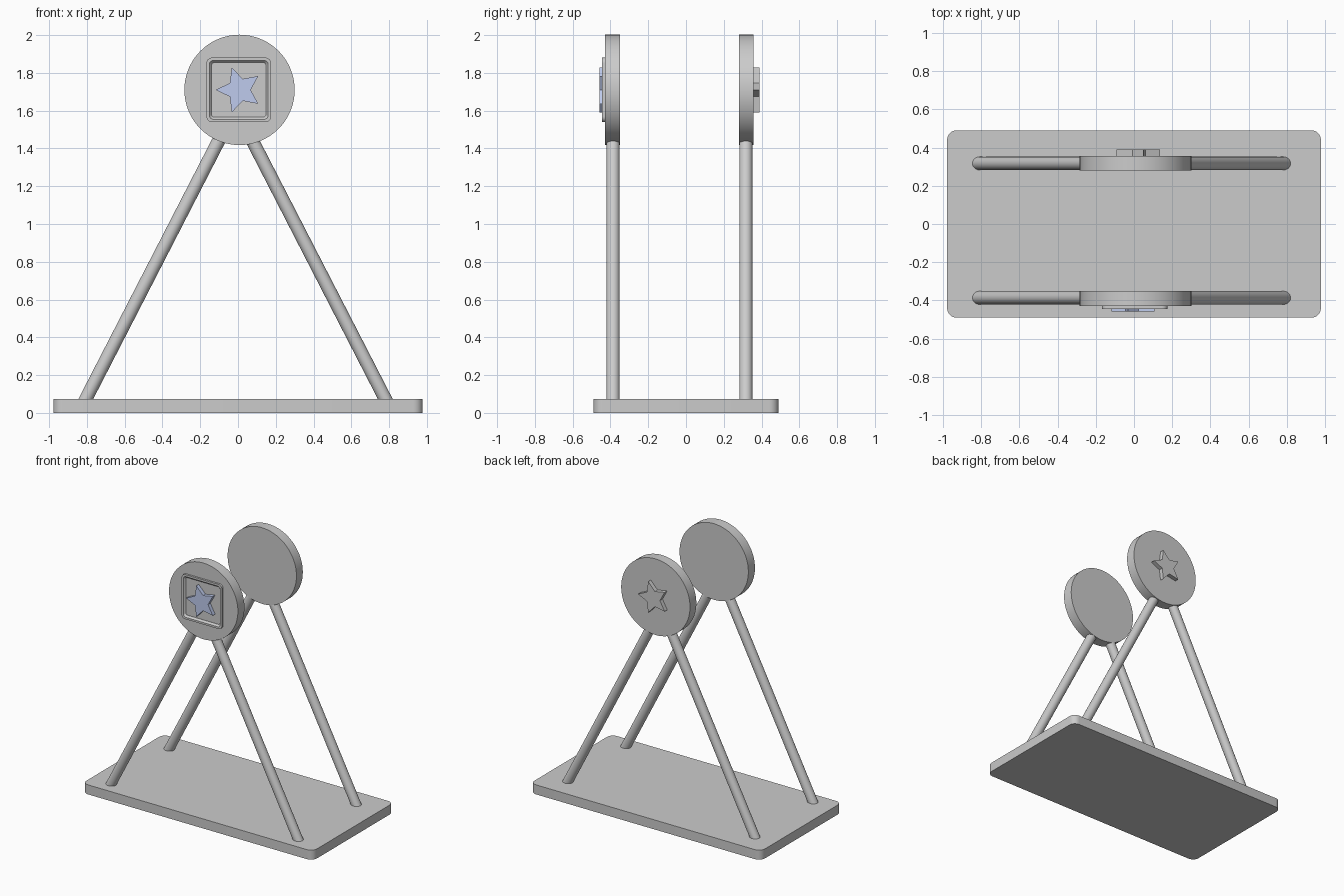
import bpy, bmesh, math
from mathutils import Vector

if "Cube" in bpy.data.objects:
    bpy.data.objects.remove(bpy.data.objects["Cube"])


def make_object(name, bm, smooth=True):
    bmesh.ops.recalc_face_normals(bm, faces=bm.faces)
    mesh = bpy.data.meshes.new(name)
    bm.to_mesh(mesh)
    bm.free()
    obj = bpy.data.objects.new(name, mesh)
    bpy.context.collection.objects.link(obj)
    if smooth:
        bpy.ops.object.select_all(action='DESELECT')
        obj.select_set(True)
        bpy.context.view_layer.objects.active = obj
        bpy.ops.object.shade_smooth_by_angle(angle=math.radians(35))
    return obj


def loft(name, loops, closed_ring=False, smooth=True):
    """Skin equal-length loops; cap both ends, or join last loop to first."""
    bm = bmesh.new()
    rings = [[bm.verts.new(p) for p in loop] for loop in loops]
    pairs = list(zip(rings, rings[1:]))
    if closed_ring:
        pairs.append((rings[-1], rings[0]))
    for a, b in pairs:
        n = len(a)
        for i in range(n):
            j = (i + 1) % n
            bm.faces.new((a[i], a[j], b[j], b[i]))
    if not closed_ring:
        bm.faces.new(rings[0])
        bm.faces.new(rings[-1])
    return make_object(name, bm, smooth)


def rounded_rect(hx, hy, r, steps=6):
    pts = []
    for k, (sx, sy) in enumerate([(1, 1), (-1, 1), (-1, -1), (1, -1)]):
        for i in range(steps + 1):
            a = math.pi / 2 * (k + i / steps)
            pts.append((sx * (hx - r) + r * math.cos(a),
                        sy * (hy - r) + r * math.sin(a)))
    return pts


def circle(r, n):
    return [(r * math.cos(2 * math.pi * i / n), r * math.sin(2 * math.pi * i / n))
            for i in range(n)]


def star(outer, inner, start):
    return [((outer, inner)[i % 2] * math.cos(start + i * math.pi / 5),
             (outer, inner)[i % 2] * math.sin(start + i * math.pi / 5))
            for i in range(10)]


def upright(pts, cx, y, cz=1.71):
    return [(cx + u, y, cz + v) for u, v in pts]


def rod(name, start, end, radius):
    start, end = Vector(start), Vector(end)
    q = (end - start).to_track_quat('Z', 'Y')
    ring = [q @ Vector((u, v, 0)) for u, v in circle(radius, 32)]
    return loft(name, [[start + p for p in ring], [end + p for p in ring]])


# Base plate with rounded corners
plate = rounded_rect(0.978, 0.49, 0.05)
loft("base_plate", [[(x, y, z) for x, y in plate] for z in (0, 0.073)])

# Two A-frames: a pair of legs meeting a round disc
for side, leg_y, y0, y1 in (("front", -0.386, -0.43, -0.35),
                            ("back", 0.317, 0.28, 0.357)):
    for label, s in (("left", -1), ("right", 1)):
        rod(f"{side}_{label}_leg", (-0.013 + s * 0.81, leg_y, 0.04),
            (-0.013 + s * 0.082, leg_y, 1.455), 0.035)
    disc = circle(0.292, 72)
    loft(f"{side}_disc", [upright(disc, 0.008, y) for y in (y0, y1)])

# Square raised rim on the front disc, with a sloped inner edge
rim = [(0.171, 0.03, -0.42), (0.171, 0.03, -0.445),
       (0.156, 0.022, -0.445), (0.144, 0.014, -0.431), (0.144, 0.014, -0.42)]
loft("front_square_rim",
     [upright(rounded_rect(h, h, r), 0.004, y) for h, r, y in rim], closed_ring=True)

# Stars: blue in the front rim, plain on the back disc
front_star = loft("front_star",
                  [upright(star(0.125, 0.061, math.pi), 0.006, y) for y in (-0.42, -0.459)],
                  smooth=False)
loft("back_star", [upright(star(0.125, 0.061, 0), 0.01, y) for y in (0.345, 0.389)],
     smooth=False)
blue = bpy.data.materials.new("star_blue")
blue.diffuse_color = (0.52, 0.6, 0.85, 1)
blue.use_nodes = True
blue.node_tree.nodes["Principled BSDF"].inputs["Base Color"].default_value = blue.diffuse_color
front_star.data.materials.append(blue)
